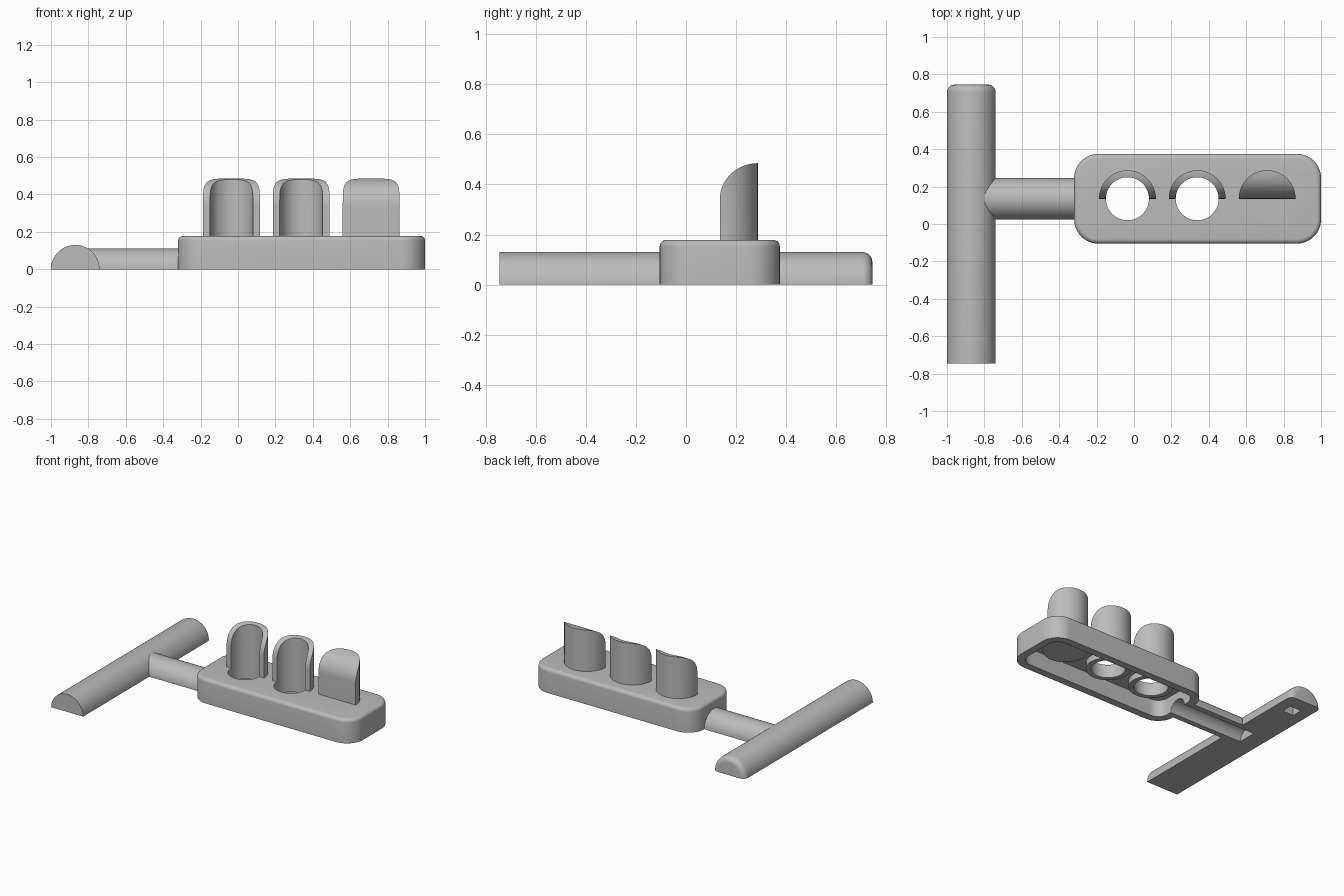
import bpy, bmesh, math
from mathutils import Matrix, Vector

cube = bpy.data.objects.get("Cube")
if cube:
    bpy.data.objects.remove(cube, do_unlink=True)

grey = bpy.data.materials.new("plain grey")
grey.use_nodes = True
COLOUR = (0.5, 0.5, 0.5, 1)
grey.diffuse_color = COLOUR
grey.node_tree.nodes["Principled BSDF"].inputs["Base Color"].default_value = COLOUR


def finish(bm, name):
    bmesh.ops.recalc_face_normals(bm, faces=bm.faces[:])
    mesh = bpy.data.meshes.new(name)
    bm.to_mesh(mesh)
    bm.free()
    mesh.materials.append(grey)
    obj = bpy.data.objects.new(name, mesh)
    bpy.context.collection.objects.link(obj)
    return obj


def rod(name, radius, start, end, half=False, round_end=0):
    """Cylinder between two points, optionally halved at z = 0 and rounded at its end."""
    start, end = Vector(start), Vector(end)
    direction = end - start
    bm = bmesh.new()
    bmesh.ops.create_cone(bm, cap_ends=True, segments=64, radius1=radius,
                          radius2=radius, depth=direction.length)
    if round_end:
        rim = [e for e in bm.edges if all(v.co.z > 0 for v in e.verts)]
        bmesh.ops.bevel(bm, geom=rim, offset=round_end, segments=6,
                        profile=0.5, affect='EDGES')
    turn = direction.to_track_quat('Z', 'Y').to_matrix().to_4x4()
    bm.transform(Matrix.Translation((start + end) / 2) @ turn)
    if half:
        cut = bmesh.ops.bisect_plane(bm, geom=bm.verts[:] + bm.edges[:] + bm.faces[:],
                                     plane_co=(0, 0, 0), plane_no=(0, 0, 1),
                                     dist=1e-5, clear_inner=True)
        bmesh.ops.holes_fill(bm, edges=[e for e in bm.edges if e.is_boundary], sides=0)
    return finish(bm, name)


def block(name, low, high, corner=0, top=0):
    """Box with rounded upright corners and a rounded top edge."""
    low, high = Vector(low), Vector(high)
    bm = bmesh.new()
    bmesh.ops.create_cube(bm, size=1)
    bm.transform(Matrix.Translation((low + high) / 2)
                 @ Matrix.Diagonal((*(high - low), 1)))
    if corner:
        upright = [e for e in bm.edges
                   if abs(e.verts[0].co.z - e.verts[1].co.z) > 0.01]
        bmesh.ops.bevel(bm, geom=upright, offset=corner, segments=12,
                        profile=0.5, affect='EDGES')
    if top:
        rim = [e for e in bm.edges if all(v.co.z > high.z - 1e-4 for v in e.verts)]
        bmesh.ops.bevel(bm, geom=rim, offset=top, segments=5,
                        profile=0.5, affect='EDGES')
    return finish(bm, name)


def combine(obj, tools, operation='DIFFERENCE'):
    bpy.context.view_layer.objects.active = obj
    for tool in tools:
        mod = obj.modifiers.new("cut", 'BOOLEAN')
        mod.operation, mod.solver, mod.object = operation, 'EXACT', tool
        bpy.ops.object.modifier_apply(modifier=mod.name)


HX, CY = -0.87, 0.135          # handle axis, centre line of stem and base
HOLES = (-0.035, 0.338, 0.712)

# Main parts
handle = rod("handle", 0.13, (HX, -0.745, 0), (HX, 0.745, 0), True, 0.04)
stem = rod("stem", 0.11, (HX, CY, 0), (-0.285, CY, 0), True)
base = block("base", (-0.32, -0.105, 0), (1, 0.375, 0.178), 0.13, 0.025)

# Hollowing tools
end_socket = rod("end_socket_cutter", 0.113, (HX, -0.8, 0), (HX, -0.5, 0))
handle_bore = rod("handle_bore_cutter", 0.09, (HX, -0.8, 0), (HX, 0.33, 0))
stem_bore = rod("stem_bore_cutter", 0.07, (HX, CY, 0), (-0.22, CY, 0))
pocket = block("pocket_cutter", (HX - 0.045, 0.56, -0.1), (HX + 0.045, 0.64, 0.06))
cavity = block("cavity_cutter", (-0.265, -0.05, -0.1), (0.945, 0.32, 0.125), 0.08)
bores = [rod("hole_cutter", 0.115, (x, CY, -0.2), (x, CY, 0.7)) for x in HOLES]

# Prism whose curved front shapes the tops of the holders
bm = bmesh.new()
outline = [(0.3, 0.17), (CY, 0.17)]
for i in range(17):
    a = math.pi / 2 * i / 16
    outline.append((0.287 - 0.152 * math.cos(a), 0.34 + 0.145 * math.sin(a)))
outline.append((0.3, 0.485))
face = bm.faces.new([bm.verts.new((-0.5, y, z)) for y, z in outline])
side = bmesh.ops.extrude_face_region(bm, geom=[face])
bmesh.ops.translate(bm, vec=(2, 0, 0),
                    verts=[v for v in side["geom"] if isinstance(v, bmesh.types.BMVert)])
shaper = finish(bm, "holder_shape_cutter")

combine(handle, [end_socket, handle_bore, stem_bore, pocket])
combine(stem, [handle_bore, stem_bore])
combine(base, [cavity, stem_bore] + bores)
parts = [handle, stem, base]

# Half-tube holders above the base and collars beneath its deck
for i, (x, bore) in enumerate(zip(HOLES, bores), 1):
    holder = rod(f"holder_{i}", 0.152, (x, CY, 0.1), (x, CY, 0.6))
    combine(holder, [shaper], 'INTERSECT')
    combine(holder, [bore])
    collar = rod(f"collar_{i}", 0.15, (x, CY, 0.08), (x, CY, 0.14))
    combine(collar, [bore])
    parts += [holder, collar]

for tool in [end_socket, handle_bore, stem_bore, pocket, cavity, shaper] + bores:
    bpy.data.objects.remove(tool, do_unlink=True)

for obj in parts:
    bpy.ops.object.select_all(action='DESELECT')
    obj.select_set(True)
    bpy.context.view_layer.objects.active = obj
    bpy.ops.object.shade_smooth_by_angle(angle=math.radians(35))
